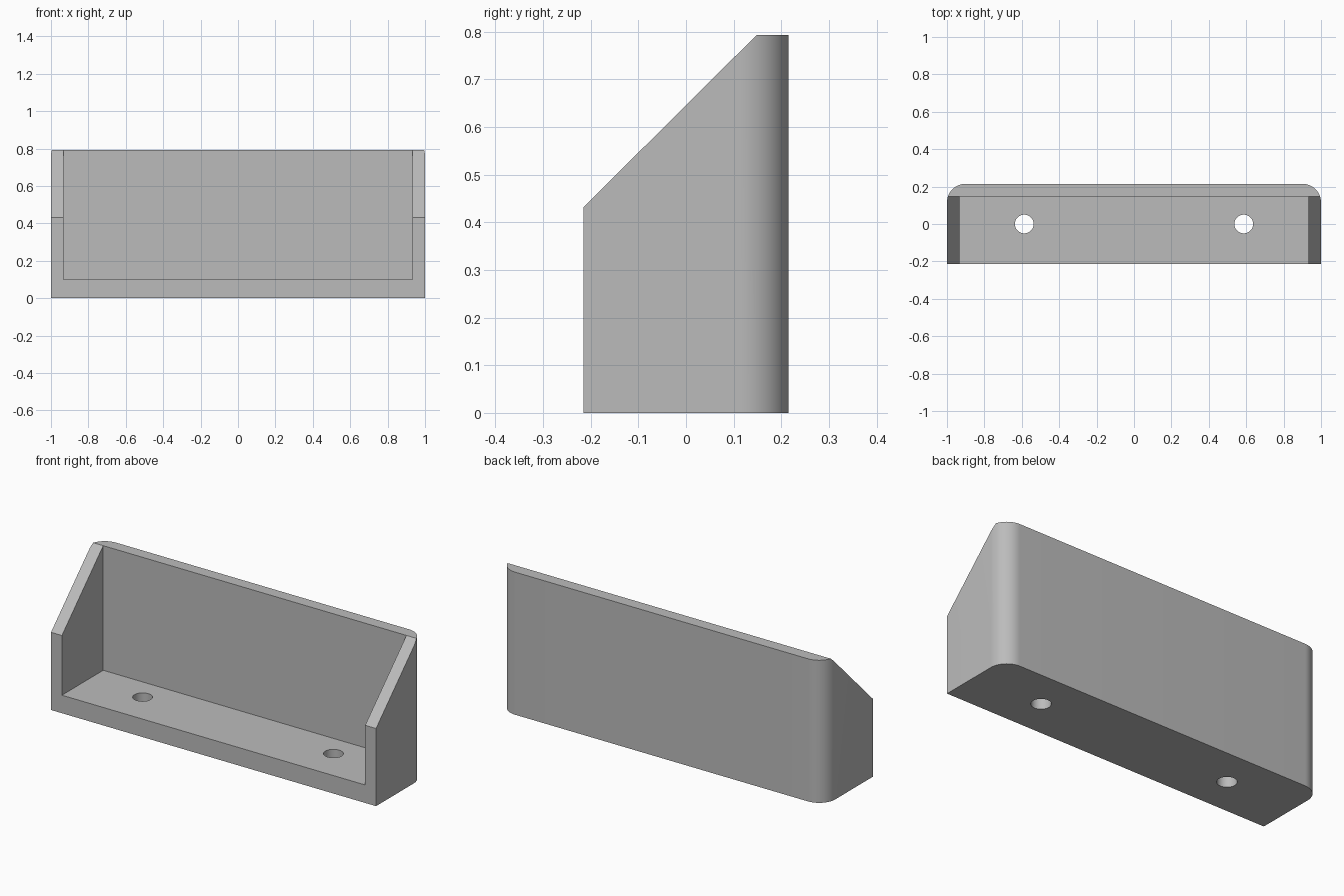
import bpy
import bmesh
from math import sin, cos, pi, radians
from mathutils import Vector

if "Cube" in bpy.data.objects:
    bpy.data.objects.remove(bpy.data.objects["Cube"], do_unlink=True)

# Main sizes
HALF_W, HALF_D, HEIGHT = 1.0, 0.215, 0.793
WALL, FLOOR, LIP = 0.067, 0.1, 0.432
CORNER, HOLE_X, HOLE_R = 0.1, 0.587, 0.05
BACK = HALF_D - WALL

grey = bpy.data.materials.new("plain grey")
grey.use_nodes = True
colour = (0.5, 0.5, 0.5, 1)
grey.diffuse_color = colour
grey.node_tree.nodes["Principled BSDF"].inputs["Base Color"].default_value = colour


def prism(name, outline, sweep):
    """Solid swept from a closed outline of 3D points."""
    bm = bmesh.new()
    face = bm.faces.new([bm.verts.new(p) for p in outline])
    swept = bmesh.ops.extrude_face_region(bm, geom=[face])["geom"]
    verts = [v for v in swept if isinstance(v, bmesh.types.BMVert)]
    bmesh.ops.translate(bm, verts=verts, vec=Vector(sweep))
    bmesh.ops.recalc_face_normals(bm, faces=bm.faces)
    mesh = bpy.data.meshes.new(name)
    bm.to_mesh(mesh)
    bm.free()
    mesh.materials.append(grey)
    obj = bpy.data.objects.new(name, mesh)
    bpy.context.collection.objects.link(obj)
    return obj


def arc(cx, cy, z, r, start, end, steps):
    angles = [start + (end - start) * i / steps for i in range(steps + 1)]
    return [(cx + r * cos(a), cy + r * sin(a), z) for a in angles]


# Body: rectangle with rounded rear corners
cx, cy = HALF_W - CORNER, HALF_D - CORNER
plan = [(-HALF_W, -HALF_D, 0), (HALF_W, -HALF_D, 0)]
plan += arc(cx, cy, 0, CORNER, 0, pi / 2, 16)
plan += arc(-cx, cy, 0, CORNER, pi / 2, pi, 16)
body = prism("tray_holder", plan, (0, 0, HEIGHT))

# Cutters: open cavity, sloping side tops, two screw holes
inner = HALF_W - WALL
cavity = prism("cavity_cutter", [(-inner, -1, FLOOR), (inner, -1, FLOOR),
                                 (inner, BACK, FLOOR), (-inner, BACK, FLOOR)], (0, 0, 1))
rise = (HEIGHT - LIP) / (BACK + HALF_D)
slope = prism("slope_cutter", [(-2, -HALF_D - 0.2, LIP - 0.2 * rise),
                               (-2, BACK + 0.2, HEIGHT + 0.2 * rise),
                               (-2, -HALF_D - 0.2, HEIGHT + 0.2 * rise)], (4, 0, 0))
holes = [prism("screw_hole_cutter", arc(s * HOLE_X, 0, -0.1, HOLE_R, 0, 2 * pi, 48)[:-1],
               (0, 0, 0.4)) for s in (-1, 1)]

bpy.context.view_layer.objects.active = body
for cutter in [cavity, slope, *holes]:
    cutter.hide_render = True
    mod = body.modifiers.new(cutter.name, "BOOLEAN")
    mod.operation = "DIFFERENCE"
    mod.solver = "EXACT"
    mod.object = cutter
    bpy.ops.object.modifier_apply(modifier=mod.name)
    bpy.data.objects.remove(cutter, do_unlink=True)

# Smooth corners and holes, crisp edges elsewhere
bpy.ops.object.select_all(action="DESELECT")
body.select_set(True)
bpy.ops.object.shade_smooth_by_angle(angle=radians(30))
